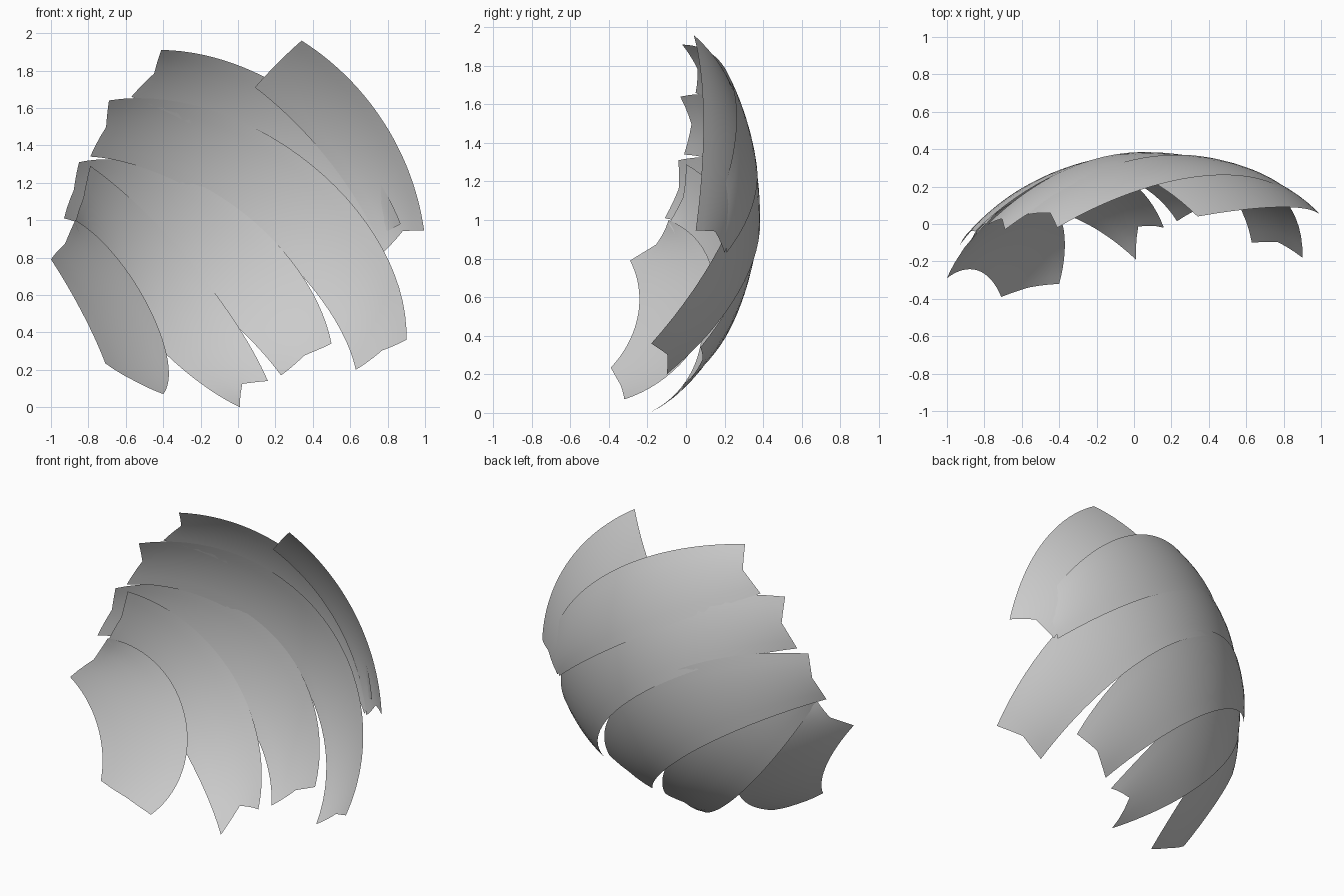
import bpy
import math
from mathutils import Vector

if "Cube" in bpy.data.objects:
    bpy.data.objects.remove(bpy.data.objects["Cube"])

CENTRE = Vector((0.08, -0.9, 1.05))   # centre of the overall dome


def arc(a, b, c):
    """Return a function t -> point on the circle through a, b, c."""
    a, b, c = Vector(a), Vector(b), Vector(c)
    ab, ac = b - a, c - a
    n = ab.cross(ac)
    o = a + (n.cross(ab) * ac.length_squared + ac.cross(n) * ab.length_squared) / (2 * n.length_squared)
    r = a - o
    side = n.normalized().cross(r)
    end = math.atan2((c - o).dot(side), (c - o).dot(r)) % (2 * math.pi)
    return lambda t: o + r * math.cos(end * t) + side * math.sin(end * t)


def plate(name, upper, lower, notch=(0.03, 0.03), bulge=0.016, nu=28, nv=6):
    """Thin band between two arcs, slightly bulged, with notched ends."""
    up, lo = arc(*upper), arc(*lower)
    verts, faces = [], []
    for i in range(nu + 1):
        for j in range(nv + 1):
            s = j / nv
            k = 1 - abs(2 * s - 1)
            t0, t1 = notch[0] * k, 1 - notch[1] * k
            t = t0 + (t1 - t0) * i / nu
            p = up(t).lerp(lo(t), s)
            verts.append(p + (p - CENTRE).normalized() * bulge * 4 * s * (1 - s))
    w = nv + 1
    for i in range(nu):
        for j in range(nv):
            q = i * w + j
            faces.append((q, q + w, q + w + 1, q + 1))
    me = bpy.data.meshes.new(name)
    me.from_pydata(verts, [], faces)
    me.polygons.foreach_set("use_smooth", [True] * len(faces))
    ob = bpy.data.objects.new(name, me)
    bpy.context.collection.objects.link(ob)


# Overlapping bands, from upper right to lower left: left end, middle, right end
plate("top_plate",
      ((.34, .04, 1.96), (.775, .09, 1.53), (.995, .05, .945)),
      ((.09, .23, 1.71), (.50, .308, 1.30), (.78, .20, .83)), (.0, .05))
plate("second_plate",
      ((-.41, -.02, 1.91), (.36, .255, 1.63), (.87, .13, .98)),
      ((-.57, .05, 1.66), (.20, .37, 1.25), (.76, .21, .83)), (.035, .03))
plate("third_plate",
      ((-.69, -.03, 1.64), (.35, .33, 1.33), (.90, -.18, .36)),
      ((-.79, -.01, 1.34), (.08, .383, .95), (.63, -.10, .20)), (.025, .02))
plate("fourth_plate",
      ((-.85, -.04, 1.31), (.04, .38, 1.03), (.50, .075, .34)),
      ((-.93, -.11, 1.01), (-.25, .28, .64), (.23, .015, .17)), (.02, .025))
plate("fifth_plate",
      ((-.79, .00, 1.29), (-.24, .305, .76), (.16, -.02, .14)),
      ((-.87, -.09, .98), (-.48, .08, .38), (.01, -.19, .00)), (.02, .08))
plate("bottom_plate",
      ((-.87, -.09, 1.00), (-.50, .14, .58), (-.40, -.32, .07)),
      ((-1.0, -.29, .79), (-.81, -.26, .46), (-.71, -.39, .235)), (.04, .01))
